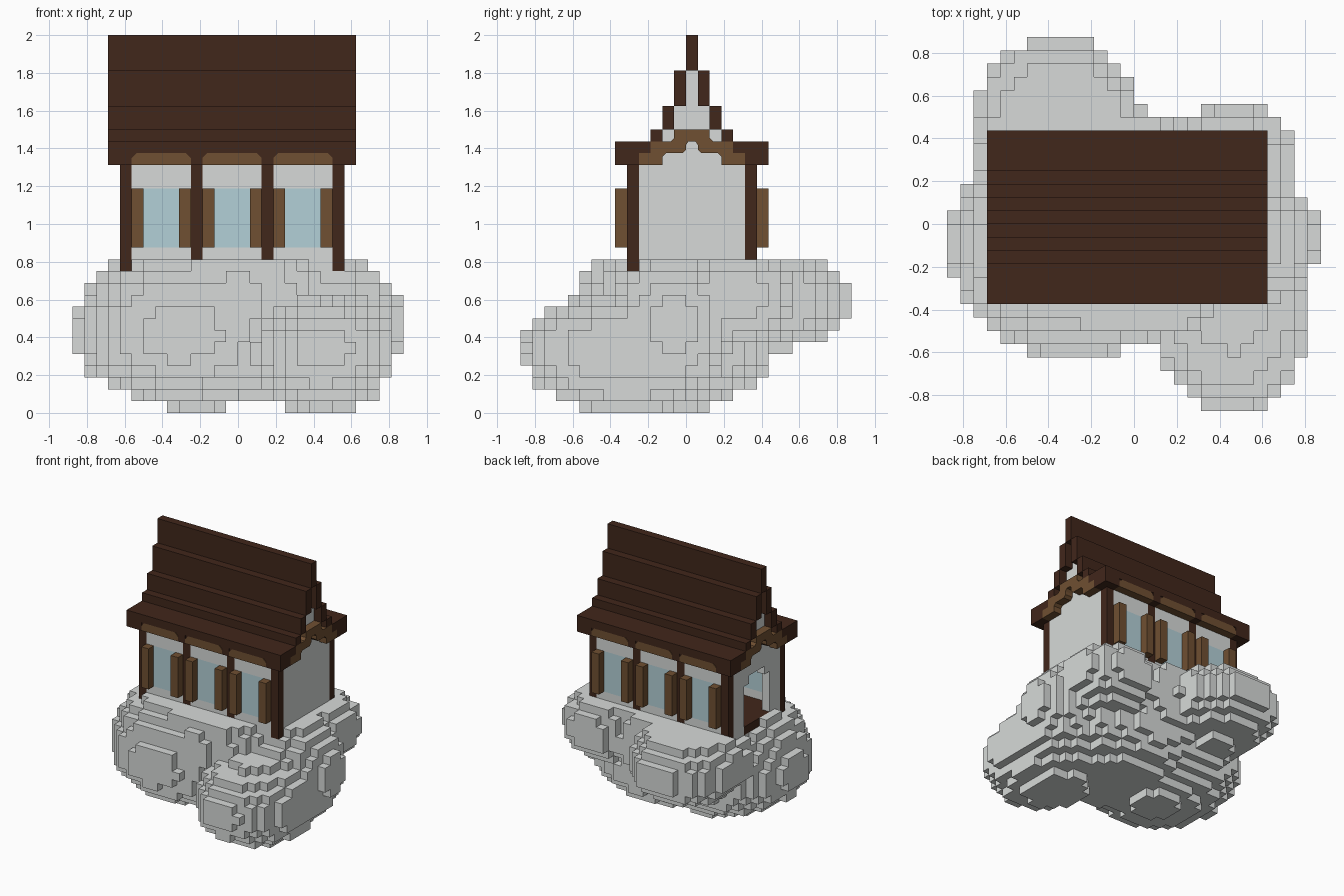
import bpy, bmesh
from mathutils import Vector

if "Cube" in bpy.data.objects:
    bpy.data.objects.remove(bpy.data.objects["Cube"])

U = 1 / 16      # size of one block
MID = 0.5       # middle of the house in y, in blocks


def material(name, r, g, b):
    m = bpy.data.materials.new(name)
    m.use_nodes = True
    m.diffuse_color = (r, g, b, 1)
    m.node_tree.nodes["Principled BSDF"].inputs["Base Color"].default_value = (r, g, b, 1)
    return m


STONE = material("pale stone", 0.68, 0.70, 0.69)
DARK = material("dark wood", 0.053, 0.02, 0.011)
TRIM = material("brown wood", 0.16, 0.08, 0.032)
GLASS = material("blue glass", 0.45, 0.63, 0.68)


def finish(bm, name, mat):
    bmesh.ops.recalc_face_normals(bm, faces=bm.faces)
    bmesh.ops.scale(bm, vec=(U, U, U), verts=bm.verts)
    mesh = bpy.data.meshes.new(name)
    bm.to_mesh(mesh)
    bm.free()
    mesh.materials.append(mat)
    ob = bpy.data.objects.new(name, mesh)
    bpy.context.collection.objects.link(ob)


def prism(bm, points, offset):
    """Closed solid from an outline swept by offset."""
    a = [bm.verts.new(p) for p in points]
    b = [bm.verts.new(Vector(p) + Vector(offset)) for p in points]
    bm.faces.new(a)
    bm.faces.new(b[::-1])
    for i in range(len(a)):
        j = (i + 1) % len(a)
        bm.faces.new((a[i], b[i], b[j], a[j]))


def box(bm, x0, x1, y0, y1, z0, z1):
    prism(bm, [(x0, y0, z0), (x1, y0, z0), (x1, y1, z0), (x0, y1, z0)], (0, 0, z1 - z0))


def side_boxes(bm, x0, x1, t0, t1, z0, z1):
    """A box on both long sides, t measured outward from the middle."""
    box(bm, x0, x1, MID - t1, MID - t0, z0, z1)
    box(bm, x0, x1, MID + t0, MID + t1, z0, z1)


def gable(bm, half, x0, x1):
    """Mirror a half outline (t, z) and extrude it along x."""
    pts = [(x0, MID + t, z) for t, z in half]
    pts += [(x0, MID - t, z) for t, z in reversed(half)]
    prism(bm, pts, (x1 - x0, 0, 0))


# Rock: overlapping lumps (centre, radii, upper radius), cut into blocks
LUMPS = [
    ((7.3, -6.3, 5.6), (6.1, 7.8, 5.4), 4.3),
    ((7.3, -5, 5.5), (6, 7, 5.9), 4),
    ((-4.8, -1.7, 6.5), (9.1, 8.4, 5.8), 8),
    ((-3.5, -0.5, 5.5), (5.2, 5, 5.8), 5),
    ((-5.7, 7, 9.5), (6.5, 7.2, 4.2), 4.5),
    ((7.5, -1.2, 7.5), (6.5, 5.6, 6.5), 6),
    ((7.4, 4, 10), (4.9, 5.3, 4.5), 4),
    ((0, -0.3, 9), (9, 8.5, 7), 10),
    ((2, -0.8, 5), (9, 7.8, 4.5), 5),
]


def is_rock(i, j, k):
    if -10 <= i < 9 and -5 <= j < 6 and k >= 11:
        return k == 11
    x, y, z = i + 0.5, j + 0.5, k + 0.5
    for (cx, cy, cz), (rx, ry, rz), up in LUMPS:
        r = up if z > cz else rz
        if ((x - cx) / rx) ** 2 + ((y - cy) / ry) ** 2 + ((z - cz) / r) ** 2 < 1:
            return True
    return False


cells = {(i, j, k) for i in range(-14, 14) for j in range(-14, 14)
         for k in range(13) if is_rock(i, j, k)}
bm = bmesh.new()
corners = {}


def corner(p):
    if p not in corners:
        corners[p] = bm.verts.new(p)
    return corners[p]


for c in sorted(cells):
    for axis in range(3):
        for step in (0, 1):
            n = list(c)
            n[axis] += 2 * step - 1
            if tuple(n) in cells:
                continue
            quad = []
            for a, b in ((0, 0), (1, 0), (1, 1), (0, 1)):
                p = list(c)
                p[axis] += step
                p[(axis + 1) % 3] += a
                p[(axis + 2) % 3] += b
                quad.append(corner(tuple(p)))
            bm.faces.new(quad if step else quad[::-1])
finish(bm, "rock", STONE)

# Floor with doorstep
bm = bmesh.new()
box(bm, -9, 8, -4, 5, 12, 13)
box(bm, -10, -9, -2, 3, 12, 13)
finish(bm, "floor", DARK)

# End walls, the -x one with a stepped doorway
top = [(4.5, 22), (3.5, 22), (3.5, 23), (2.5, 23), (2.5, 24), (1.5, 24),
       (1.5, 26), (0.5, 26), (0.5, 29)]
bm = bmesh.new()
gable(bm, [(4.5, 12)] + top, 8, 9)
finish(bm, "closed_end_wall", STONE)
bm = bmesh.new()
gable(bm, [(1.5, 19), (1.5, 18), (2.5, 18), (2.5, 12), (4.5, 12)] + top, -10, -9)
finish(bm, "door_end_wall", STONE)

# Long walls, windows, shutters and eave trim, one set per bay
walls, panes, shutters, trim, beams = [bmesh.new() for _ in range(5)]
for x in (-9, -3, 3):
    side_boxes(walls, x, x + 5, 4.5, 5.5, 12, 14)
    side_boxes(walls, x, x + 5, 4.5, 5.5, 19, 22)
    side_boxes(panes, x + 1, x + 4, 4.5, 5.5, 14, 19)
    for s in (x, x + 4):
        side_boxes(walls, s, s + 1, 4.5, 5.5, 14, 19)
        side_boxes(shutters, s, s + 1, 5.5, 6.5, 14, 19)
    for y in (MID - 6.5, MID + 5.5):
        outline = [(0, 21), (5, 21), (5, 21.6), (4.6, 22), (0.4, 22), (0, 21.6)]
        prism(trim, [(x + a, y, z) for a, z in outline], (0, 1, 0))
    side_boxes(beams, x, x + 5, 5.5, 6.4, 21.5, 22)
finish(walls, "long_walls", STONE)
finish(panes, "window_panes", GLASS)
finish(shutters, "shutters", TRIM)
finish(trim, "eave_trim", TRIM)
finish(beams, "eave_beams", DARK)

# Posts with brackets under the eaves
bm = bmesh.new()
for x in (-10, -4, 2, 8):
    side_boxes(bm, x, x + 1, 4.5, 5.5, 12, 22)
    side_boxes(bm, x, x + 1, 5.5, 6.5, 21, 22)
finish(bm, "posts", DARK)

# Stepped roof
bm = bmesh.new()
box(bm, -11, 10, 0, 1, 29, 32)
for t0, t1, z0, z1 in ((0.5, 1.5, 26, 29), (1.5, 2.5, 24, 26),
                       (2.5, 3.5, 23, 24), (3.5, 6.5, 22, 23)):
    side_boxes(bm, -11, 10, t0, t1, z0, z1)
for x in (-11, 9):
    side_boxes(bm, x, x + 1, 4.5, 6.5, 21, 22)
finish(bm, "roof", DARK)

# Arched trim on both gable ends
arch = [(0.3, 23), (0.5, 22.7), (0.5, 22.3), (0.8, 22), (2.2, 22), (2.5, 21.7),
        (2.5, 21), (4.5, 21), (4.5, 22), (3.5, 22), (3.5, 23), (1.8, 23),
        (1.5, 23.3), (1.5, 24)]
bm = bmesh.new()
for x in (-11, 9):
    gable(bm, arch, x, x + 1)
finish(bm, "gable_trim", TRIM)
